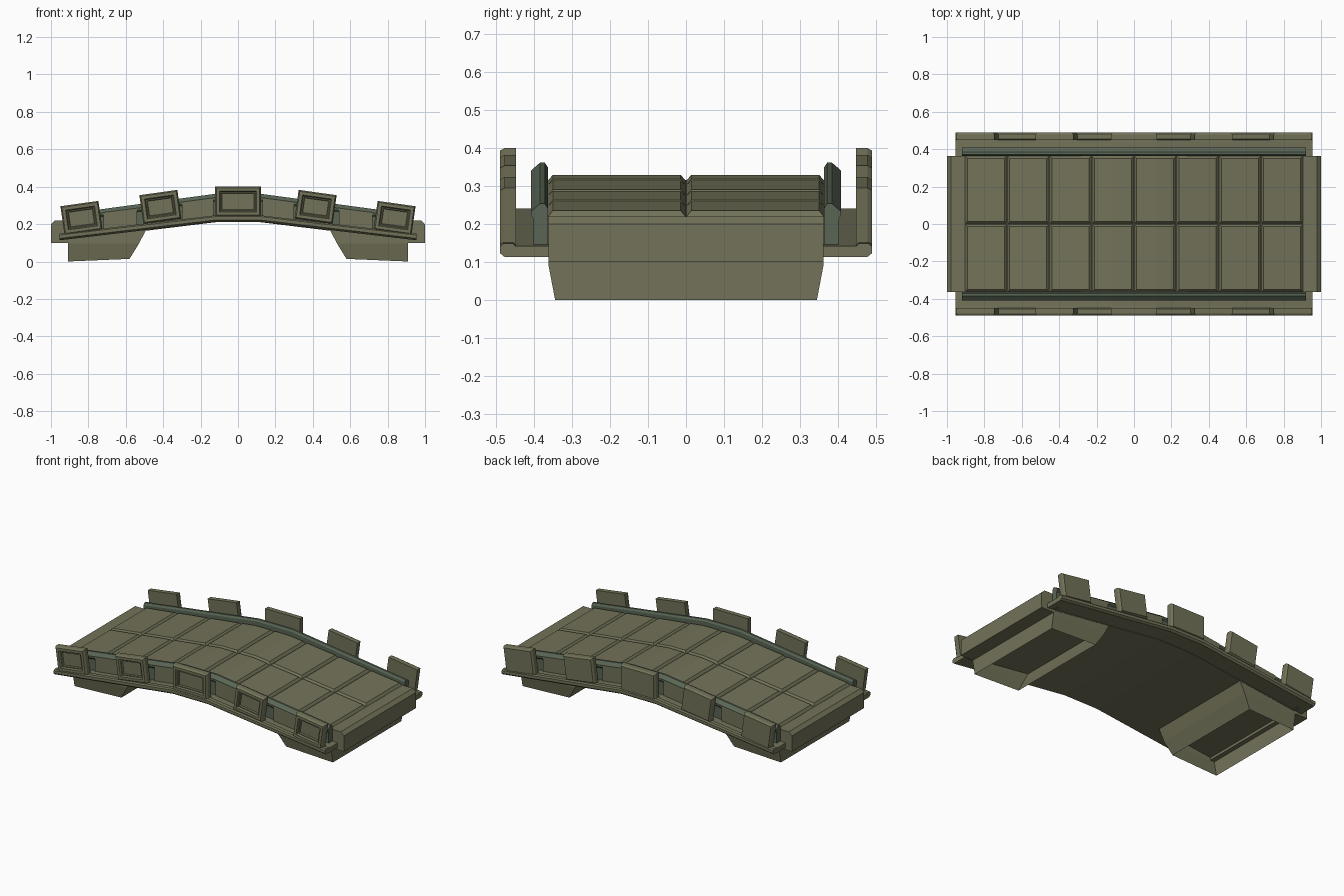
import bpy, bmesh, math
from mathutils import Matrix, Vector

if "Cube" in bpy.data.objects:
    bpy.data.objects.remove(bpy.data.objects["Cube"])


def material(name, rgb):
    m = bpy.data.materials.new(name)
    m.diffuse_color = (*rgb, 1)
    m.use_nodes = True
    m.node_tree.nodes["Principled BSDF"].inputs["Base Color"].default_value = m.diffuse_color
    return m


OLIVE = material("olive", (0.17, 0.17, 0.10))
GREEN = material("grey_green", (0.10, 0.13, 0.09))


def finish(name, bm, mat=OLIVE, closed=True):
    if closed:
        bmesh.ops.recalc_face_normals(bm, faces=bm.faces)
    me = bpy.data.meshes.new(name)
    bm.to_mesh(me)
    bm.free()
    me.materials.append(mat)
    ob = bpy.data.objects.new(name, me)
    bpy.context.collection.objects.link(ob)
    return ob


def arch(x, crown, slope):
    """Flat crown, straight fall on both sides."""
    return crown - slope * max(0, abs(x) - 0.12)


def sweep(name, section, half, slope, mat=OLIVE):
    """Run a (y, z at crown) section along the arched line."""
    bm = bmesh.new()
    rings = [[bm.verts.new((x, y, arch(x, z, slope))) for y, z in section]
             for x in (-half, -0.12, 0.12, half)]
    n = len(section)
    for a, b in zip(rings, rings[1:]):
        for i in range(n):
            bm.faces.new((a[i], a[(i + 1) % n], b[(i + 1) % n], b[i]))
    bm.faces.new(rings[0])
    bm.faces.new(rings[-1])
    return finish(name, bm, mat)


# deck body under the paving
sweep("deck_body", [(-0.365, 0.21), (0.365, 0.21), (0.365, 0.316), (-0.365, 0.316)], 0.905, 0.122)

# paving slabs with chamfered edges
bm = bmesh.new()
STEP, BEV = 0.905 / 4, 0.014
for i in range(-4, 4):
    for y0, y1 in ((-0.365, 0), (0, 0.365)):
        rings = []
        for inset, z in ((0, 0.314), (BEV, 0.33)):
            xs = [i * STEP + inset, (i + 1) * STEP - inset]
            kink = math.copysign(0.12, i + 0.5)
            if i in (-1, 0):
                xs.insert(1, kink)
            pts = [(x, y0 + inset) for x in xs] + [(x, y1 - inset) for x in reversed(xs)]
            rings.append([bm.verts.new((x, y, arch(x, z, 0.122))) for x, y in pts])
        a, b = rings
        n = len(a)
        for k in range(n):
            bm.faces.new((a[k], a[(k + 1) % n], b[(k + 1) % n], b[k]))
        if n == 4:
            bm.faces.new(b)
        else:
            bm.faces.new((b[0], b[1], b[4], b[5]))
            bm.faces.new((b[1], b[2], b[3], b[4]))
for f in bm.faces:
    f.normal_update()
    if f.normal.z < 0:
        f.normal_flip()
finish("paving_slabs", bm, OLIVE, False)

for s, side in ((-1, "front"), (1, "back")):
    # ledge with a small outer lip
    sec = [(0.36, 0.212), (0.478, 0.212), (0.49, 0.222), (0.49, 0.24), (0.482, 0.247),
           (0.455, 0.247), (0.45, 0.241), (0.36, 0.241)]
    sweep(side + "_ledge", [(s * y, z) for y, z in sec], 0.955, 0.118)
    # curb wall with a sloped top
    sec = [(0.364, 0.225), (0.402, 0.225), (0.402, 0.322), (0.408, 0.33), (0.408, 0.342),
           (0.385, 0.362), (0.372, 0.362), (0.364, 0.35)]
    sweep(side + "_curb_wall", [(s * y, z) for y, z in sec], 0.92, 0.135, GREEN)

    # raised frames on the curb wall between the plates
    for k, (c, w) in enumerate(((-0.63, 0.18), (-0.215, 0.17), (0.215, 0.17), (0.63, 0.18))):
        bm = bmesh.new()
        x0, x1 = c - w / 2, c + w / 2
        v = [bm.verts.new((x, s * 0.412, arch(x, z, 0.13)))
             for x, z in ((x0, 0.245), (x1, 0.245), (x1, 0.34), (x0, 0.34))]
        f = bm.faces.new(v if s < 0 else v[::-1])
        bmesh.ops.inset_region(bm, faces=[f], thickness=0.012, depth=-0.006)
        finish(f"{side}_wall_panel_{k + 1}", bm, OLIVE, False)

    # upright plates standing on the ledge
    for k, (x, z, w, h) in enumerate(((-0.837, 0.233, 0.205, 0.155), (-0.415, 0.292, 0.205, 0.155),
                                      (0, 0.321, 0.245, 0.16), (0.415, 0.292, 0.205, 0.155),
                                      (0.837, 0.233, 0.205, 0.155))):
        bm = bmesh.new()
        bmesh.ops.create_cube(bm, size=1)
        bmesh.ops.scale(bm, vec=(w, 0.042, h), verts=bm.verts)
        bm.normal_update()
        face = next(f for f in bm.faces if f.normal.y * s > 0.9)
        # chamfered rim
        bmesh.ops.translate(bm, vec=(0, -s * 0.012, 0), verts=face.verts)
        bmesh.ops.inset_region(bm, faces=[face], thickness=0.01)
        bmesh.ops.translate(bm, vec=(0, s * 0.012, 0), verts=face.verts)
        if s < 0:  # stepped window on the front plates only
            bmesh.ops.inset_region(bm, faces=[face], thickness=0.024)
            bmesh.ops.inset_region(bm, faces=[face], thickness=0.008, depth=-0.01)
            bmesh.ops.inset_region(bm, faces=[face], thickness=0.008)
            bmesh.ops.inset_region(bm, faces=[face], thickness=0.004, depth=-0.01)
        tilt = math.copysign(math.radians(8), x) if x else 0
        bm.transform(Matrix.Translation((x, s * 0.469, z)) @ Matrix.Rotation(tilt, 4, 'Y'))
        finish(f"{side}_plate_{k + 1}", bm)

for s, side in ((-1, "left"), (1, "right")):
    # end block with a chamfered top edge
    bm = bmesh.new()
    prof = [(0.88, 0.10), (1.0, 0.10), (1.0, 0.20), (0.978, 0.22), (0.88, 0.22)]
    a, b = [[bm.verts.new((s * x, y, z)) for x, z in prof] for y in (-0.363, 0.363)]
    for i in range(5):
        bm.faces.new((a[i], a[(i + 1) % 5], b[(i + 1) % 5], b[i]))
    bm.faces.new(a)
    bm.faces.new(b)
    finish(side + "_end_block", bm)

    # hollow foot, open at the bottom, narrowing below the middle
    bm = bmesh.new()
    rings = []
    for y, xo, zo, xi, zi in ((0.345, 0.91, 0.0, 0.58, 0.014), (0.363, 0.91, 0.095, 0.53, 0.095),
                              (0.363, 0.91, 0.13, 0.488, 0.175)):
        rings.append([bm.verts.new((s * x, q, z)) for x, q, z in
                      ((xo, -y, zo), (xo, y, zo), (xi, y, zi), (xi, -y, zi))])
    for a, b in zip(rings, rings[1:]):
        for i in range(4):
            v = (a[i], a[(i + 1) % 4], b[(i + 1) % 4], b[i])
            bm.faces.new(v if s > 0 else v[::-1])
    finish(side + "_foot", bm, OLIVE, False)
